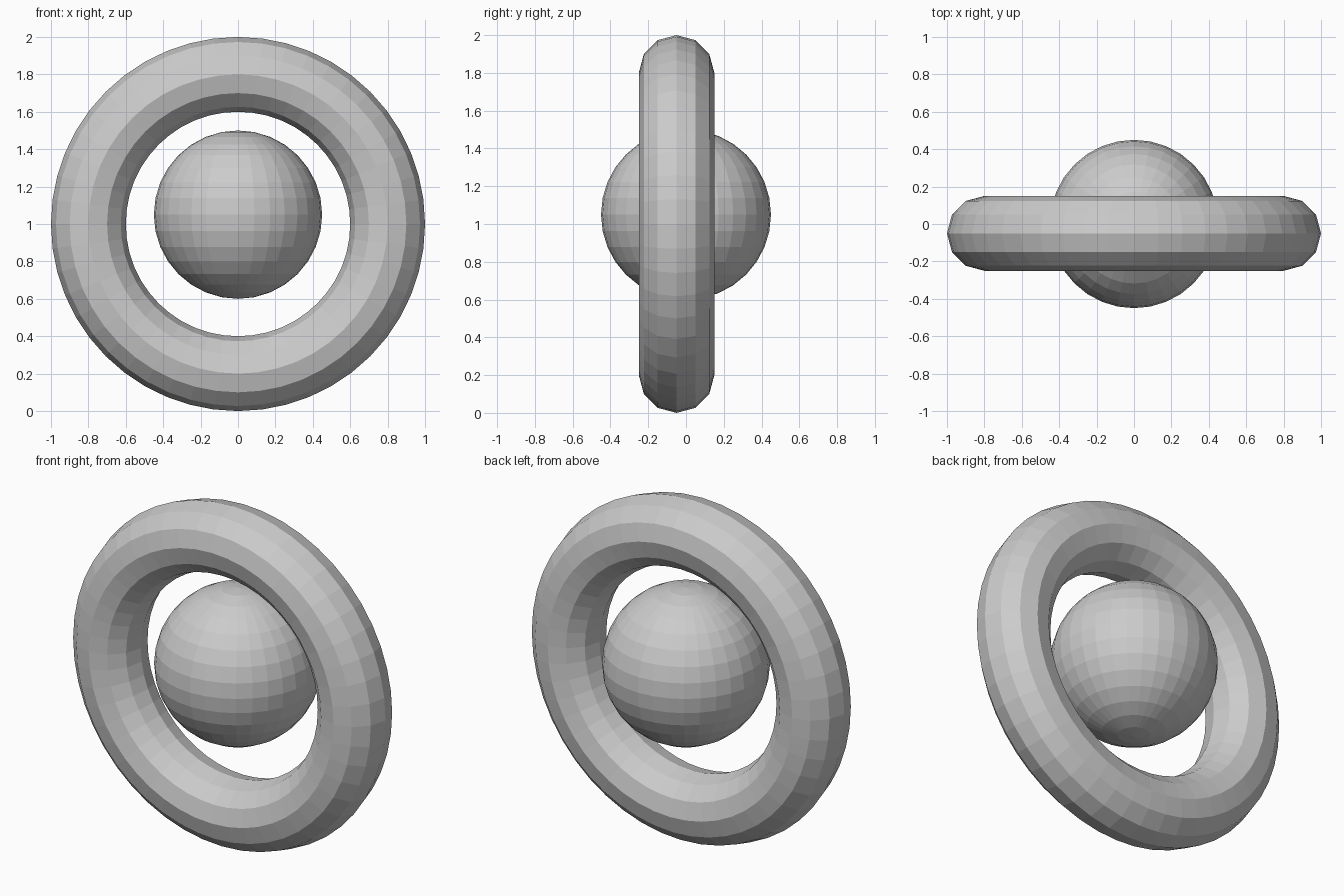
import bpy
from math import radians

cube = bpy.data.objects.get("Cube")
if cube:
    bpy.data.objects.remove(cube, do_unlink=True)

# One plain grey for everything
GREY = (0.6, 0.6, 0.6, 1.0)
grey = bpy.data.materials.new("plain_grey")
grey.use_nodes = True
grey.diffuse_color = GREY
grey.node_tree.nodes["Principled BSDF"].inputs["Base Color"].default_value = GREY


def finish(name):
    """Name the new object, give it the grey and keep its faces flat."""
    obj = bpy.context.object
    obj.name = obj.data.name = name
    obj.data.materials.append(grey)
    bpy.ops.object.shade_flat()


# Upright ring, set slightly forward of the ball
bpy.ops.mesh.primitive_torus_add(
    major_radius=0.8, minor_radius=0.2, major_segments=48, minor_segments=12,
    location=(0, -0.05, 1), rotation=(radians(90), 0, 0))
finish("ring")

# Ball floating inside the ring
bpy.ops.mesh.primitive_uv_sphere_add(
    segments=32, ring_count=16, radius=0.45, location=(0, 0, 1.05))
finish("ball")
